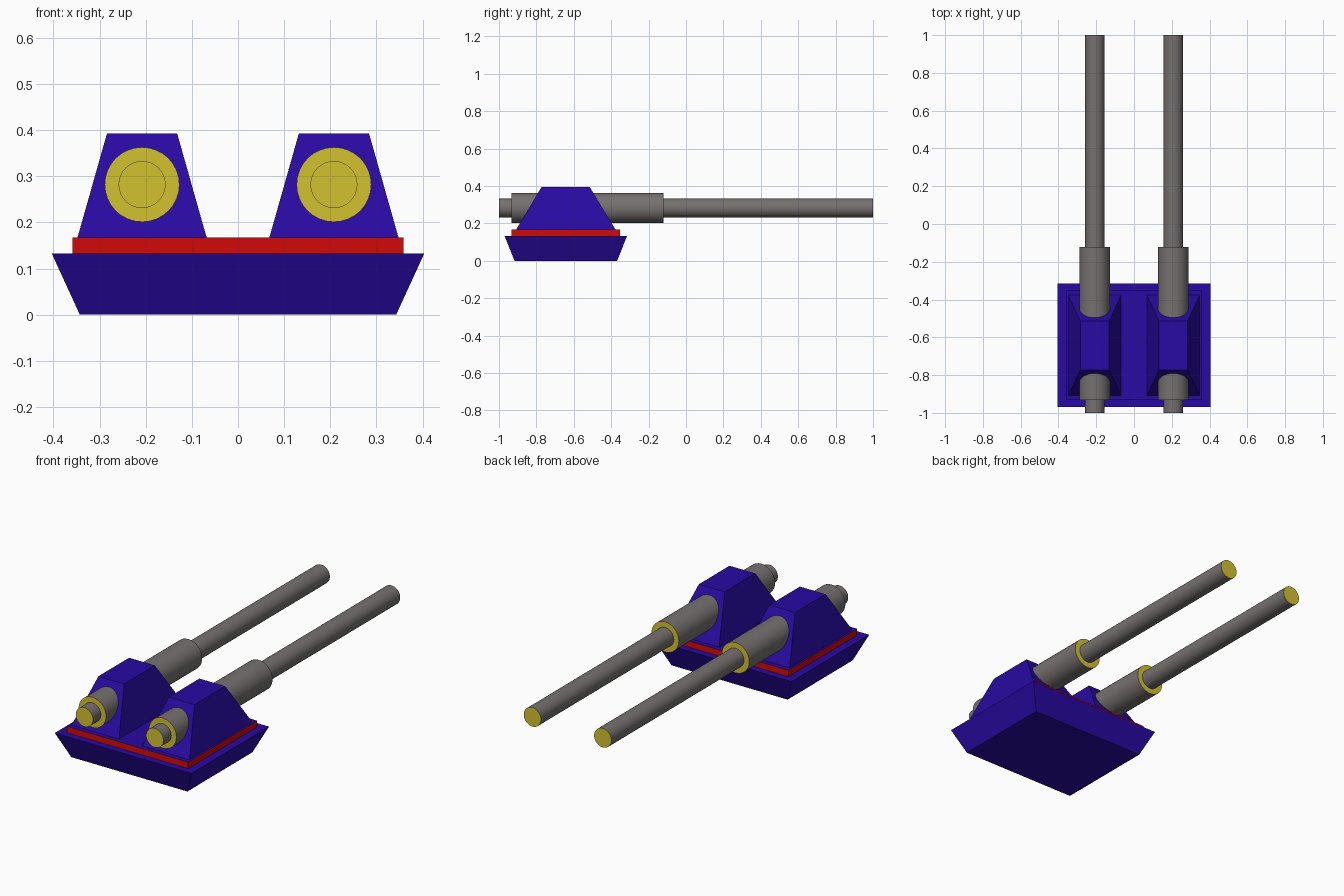
import bpy, bmesh, math

if "Cube" in bpy.data.objects:
    bpy.data.objects.remove(bpy.data.objects["Cube"])


def material(name, rgb):
    m = bpy.data.materials.new(name)
    m.diffuse_color = (*rgb, 1)
    m.use_nodes = True
    m.node_tree.nodes["Principled BSDF"].inputs["Base Color"].default_value = m.diffuse_color
    return m


BLUE = material("deep_blue", (0.021, 0.003, 0.36))
RED = material("red", (0.64, 0.003, 0.003))
GREY = material("gun_grey", (0.18, 0.165, 0.16))
YELLOW = material("yellow", (0.65, 0.54, 0.03))


def make_object(name, bm, mats):
    bmesh.ops.recalc_face_normals(bm, faces=bm.faces)
    me = bpy.data.meshes.new(name)
    bm.to_mesh(me)
    bm.free()
    for m in mats:
        me.materials.append(m)
    ob = bpy.data.objects.new(name, me)
    bpy.context.collection.objects.link(ob)
    return ob


def stack(name, sections, mats, side_indices):
    """Loft rectangles (x0, x1, y0, y1, z) upward; side_indices colours each band."""
    bm = bmesh.new()
    rings = [[bm.verts.new(p) for p in ((x0, y0, z), (x1, y0, z), (x1, y1, z), (x0, y1, z))]
             for x0, x1, y0, y1, z in sections]
    bm.faces.new(rings[0])
    bm.faces.new(rings[-1])
    for a, b, idx in zip(rings, rings[1:], side_indices):
        for i in range(4):
            j = (i + 1) % 4
            bm.faces.new((a[i], a[j], b[j], b[i])).material_index = idx
    return make_object(name, bm, mats)


def barrel(name, x, z, profile, sides=32):
    """Turned barrel along y; faces pointing along y are yellow."""
    bm = bmesh.new()
    rings = []
    for y, r in profile:
        rings.append([bm.verts.new((x + r * math.cos(2 * math.pi * i / sides), y,
                                    z + r * math.sin(2 * math.pi * i / sides)))
                      for i in range(sides)])
    bm.faces.new(rings[0])
    bm.faces.new(rings[-1])
    for a, b in zip(rings, rings[1:]):
        for i in range(sides):
            j = (i + 1) % sides
            bm.faces.new((a[i], a[j], b[j], b[i]))
    bm.normal_update()
    for f in bm.faces:
        end = abs(f.normal.y) > 0.9
        f.material_index = 1 if end else 0
    ob = make_object(name, bm, [GREY, YELLOW])
    bpy.ops.object.select_all(action='DESELECT')
    ob.select_set(True)
    bpy.context.view_layer.objects.active = ob
    bpy.ops.object.shade_smooth_by_angle(angle=math.radians(35))


# Flared base with a raised red-edged deck
stack("turret_base", [
    (-0.343, 0.343, -0.917, -0.368, 0.0),
    (-0.404, 0.404, -0.97, -0.315, 0.133),
    (-0.359, 0.359, -0.933, -0.352, 0.133),
    (-0.359, 0.359, -0.933, -0.352, 0.167),
], [BLUE, RED], [0, 0, 1])

# Mirrored pair of housings and stepped barrels
for side, s in (("left", -1), ("right", 1)):
    cx = 0.208 * s
    stack(side + "_gun_housing", [
        (cx - 0.14, cx + 0.14, -0.908, -0.377, 0.167),
        (cx - 0.076, cx + 0.076, -0.773, -0.514, 0.393),
    ], [BLUE], [0])
    barrel(side + "_barrel", cx, 0.282, [
        (-1.0, 0.051), (-0.933, 0.051), (-0.933, 0.081),
        (-0.121, 0.081), (-0.121, 0.051), (1.0, 0.051),
    ])
